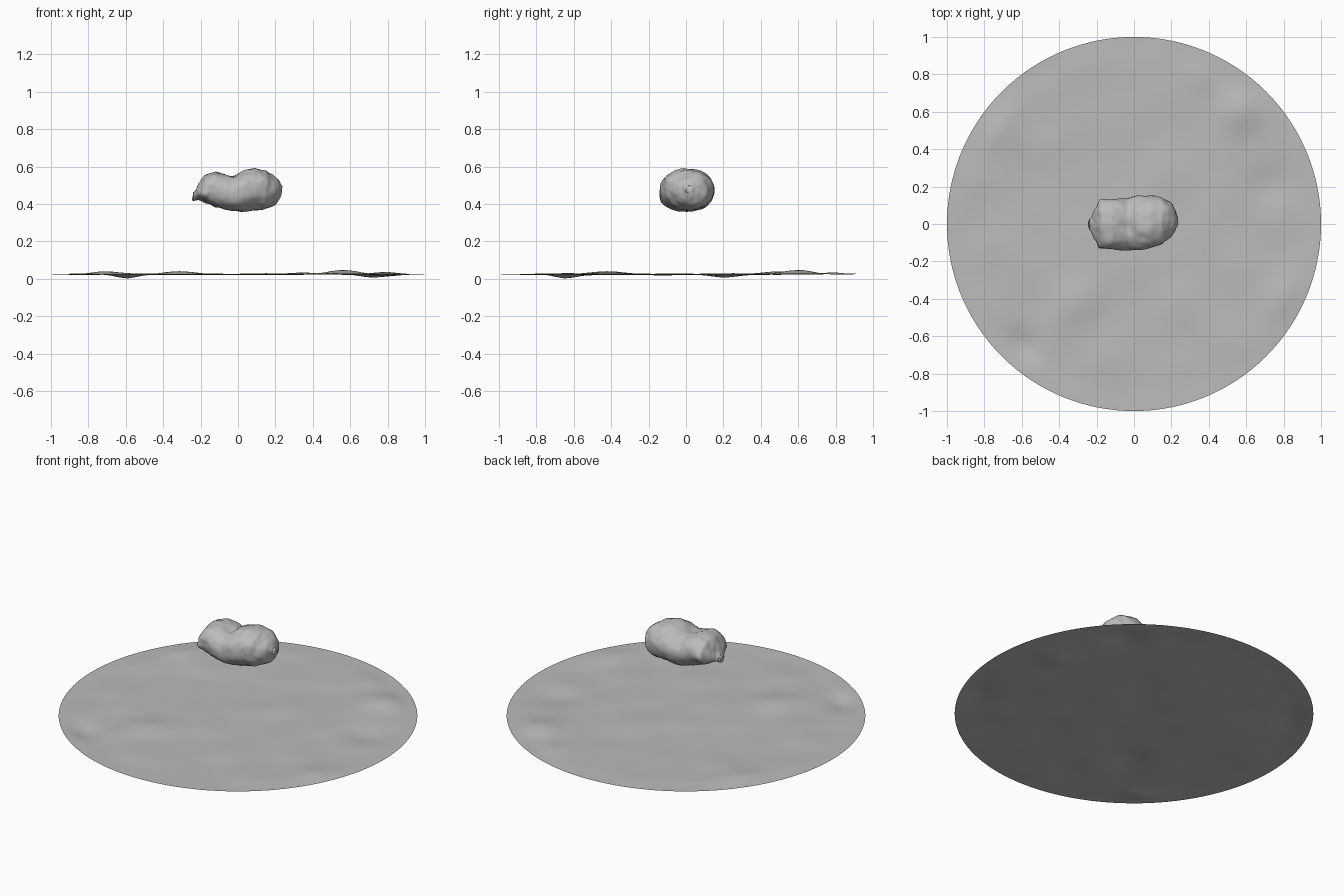
import bpy, bmesh, math
from mathutils import Vector, noise

cube = bpy.data.objects.get("Cube")
if cube:
    bpy.data.objects.remove(cube, do_unlink=True)


def make_material(name, color):
    mat = bpy.data.materials.new(name)
    mat.use_nodes = True
    mat.diffuse_color = color
    bsdf = mat.node_tree.nodes["Principled BSDF"]
    bsdf.inputs["Base Color"].default_value = color
    bsdf.inputs["Roughness"].default_value = 0.8
    return mat


def make_object(name, bm, mat):
    bmesh.ops.recalc_face_normals(bm, faces=bm.faces[:])
    for face in bm.faces:
        face.smooth = True
    mesh = bpy.data.meshes.new(name)
    bm.to_mesh(mesh)
    bm.free()
    mesh.materials.append(mat)
    obj = bpy.data.objects.new(name, mesh)
    bpy.context.collection.objects.link(obj)
    return obj


def interpolate(stations, x):
    """Smoothly blended section values at x."""
    for a, b in zip(stations, stations[1:]):
        if x <= b[0]:
            t = max(0, (x - a[0]) / (b[0] - a[0]))
            return [p + (q - p) * t for p, q in zip(a[1:], b[1:])]
    return stations[-1][1:]


grey = make_material("stone grey", (0.5, 0.5, 0.5, 1))

# Rock sections along its length: x, y low, y high, z low, z high
SECTIONS = [
    (-0.235, -0.03, 0.03, 0.43, 0.46),
    (-0.215, -0.07, 0.075, 0.425, 0.50),
    (-0.18, -0.125, 0.12, 0.412, 0.55),
    (-0.12, -0.138, 0.128, 0.382, 0.577),
    (-0.03, -0.142, 0.142, 0.364, 0.55),
    (0.03, -0.142, 0.15, 0.36, 0.582),
    (0.09, -0.132, 0.148, 0.365, 0.59),
    (0.15, -0.108, 0.145, 0.375, 0.578),
    (0.20, -0.065, 0.112, 0.40, 0.54),
    (0.225, -0.03, 0.07, 0.43, 0.52),
    (0.24, 0.0, 0.03, 0.465, 0.495),
]

# Lumpy two-lobed rock
SIDES, RINGS = 56, 64
bm = bmesh.new()
rings = []
for i in range(RINGS + 1):
    x = -0.0 + 0.2375 * -math.cos(math.pi * i / RINGS)
    y0, y1, z0, z1 = interpolate(SECTIONS, x)
    ring = []
    for j in range(SIDES):
        a = 2 * math.pi * j / SIDES
        c, s = math.cos(a), math.sin(a)
        c, s = (math.copysign(abs(v) ** 0.9, v) for v in (c, s))
        ring.append(bm.verts.new((x, (y0 + y1) / 2 + c * (y1 - y0) / 2,
                                  (z0 + z1) / 2 + s * (z1 - z0) / 2)))
    rings.append(ring)
for a, b in zip(rings, rings[1:]):
    for j in range(SIDES):
        k = (j + 1) % SIDES
        bm.faces.new((a[j], a[k], b[k], b[j]))
bm.faces.new(rings[0])
bm.faces.new(rings[-1])
bmesh.ops.smooth_vert(bm, verts=bm.verts[:], factor=0.5,
                      use_axis_x=True, use_axis_y=True, use_axis_z=True)
bmesh.ops.recalc_face_normals(bm, faces=bm.faces[:])
bm.normal_update()

# Knobs and dents on the rock: position, height, radius
KNOBS = [
    ((-0.235, 0.0, 0.44), 0.018, 0.022),
    ((-0.185, -0.125, 0.45), 0.016, 0.025),
    ((-0.17, 0.125, 0.48), 0.012, 0.025),
    ((-0.03, -0.02, 0.55), -0.010, 0.035),
    ((0.04, -0.14, 0.47), -0.008, 0.040),
]
offsets = {}
for v in bm.verts:
    d = 0.009 * noise.noise(v.co * 14) + 0.004 * noise.noise(v.co * 36)
    for place, height, radius in KNOBS:
        d += height * math.exp(-((v.co - Vector(place)).length / radius) ** 2)
    offsets[v] = v.normal * d
for v, offset in offsets.items():
    v.co += offset
make_object("floating_rock", bm, grey)

# Hills and hollows of the ground: x, y, height, radius
HILLS = [
    (0.56, 0.60, 0.024, 0.11),
    (-0.74, 0.50, 0.017, 0.13),
    (-0.60, -0.66, -0.022, 0.09),
    (0.72, 0.20, -0.014, 0.10),
    (0.80, -0.40, 0.013, 0.12),
    (-0.31, -0.42, 0.014, 0.12),
    (0.36, 0.80, 0.010, 0.10),
]

# Thin undulating round ground sheet with a level rim
SPOKES, LOOPS, LEVEL = 128, 40, 0.025


def ground_height(x, y):
    z = 0.008 * noise.noise(Vector((x * 4, y * 4, 3.7)))
    for hx, hy, height, radius in HILLS:
        z += height * math.exp(-((x - hx) ** 2 + (y - hy) ** 2) / radius ** 2)
    r = math.hypot(x, y)
    return max(0, LEVEL + z * min(1, (1 - r) / 0.12))


bm = bmesh.new()
centre = bm.verts.new((0, 0, ground_height(0, 0)))
inner = None
for i in range(1, LOOPS + 1):
    r = i / LOOPS
    loop = []
    for j in range(SPOKES):
        a = 2 * math.pi * j / SPOKES
        x, y = r * math.cos(a), r * math.sin(a)
        loop.append(bm.verts.new((x, y, ground_height(x, y))))
    for j in range(SPOKES):
        k = (j + 1) % SPOKES
        if inner:
            bm.faces.new((inner[j], loop[j], loop[k], inner[k]))
        else:
            bm.faces.new((centre, loop[j], loop[k]))
    inner = loop
make_object("ground_disc", bm, grey)
